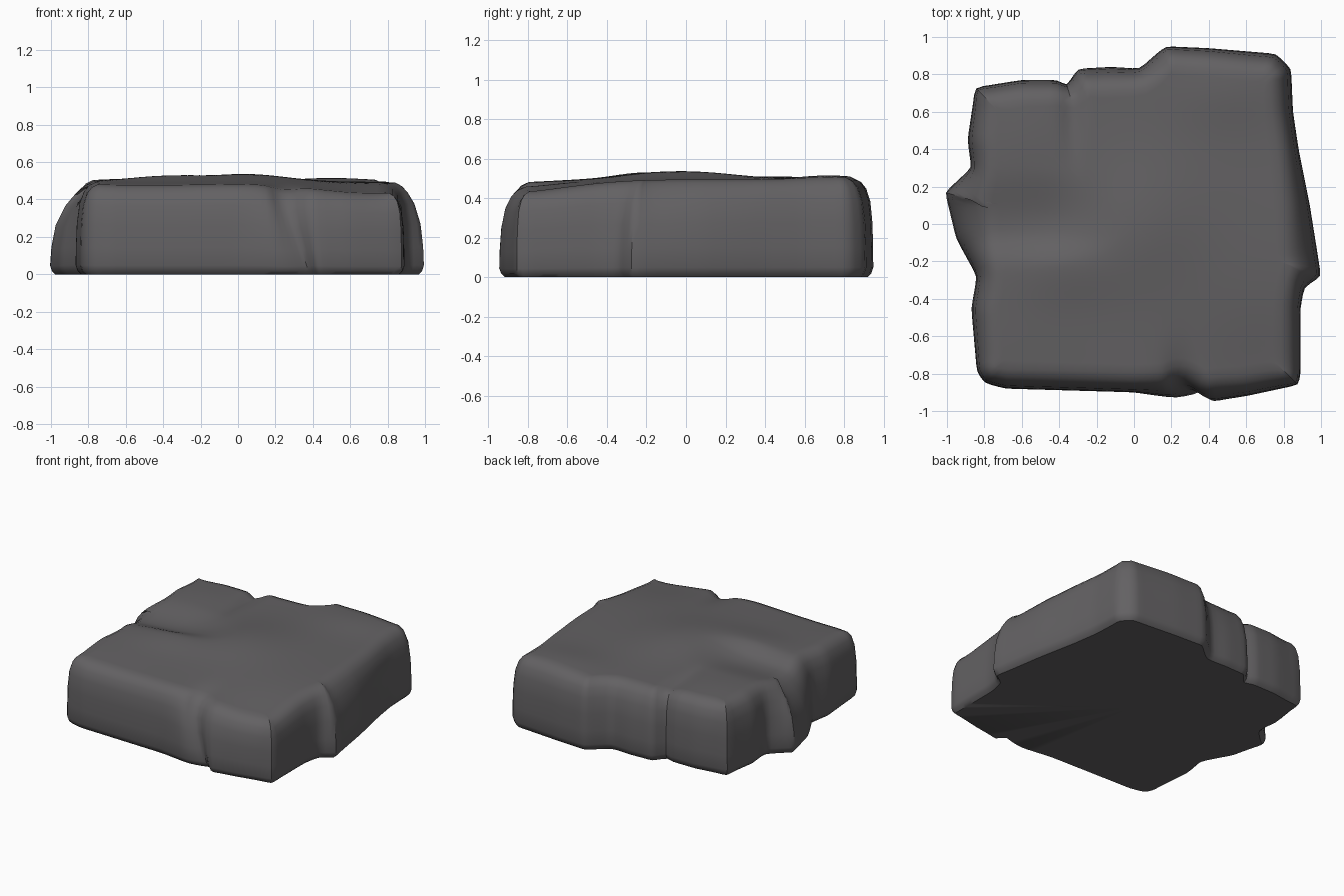
import bpy, bmesh, math
from mathutils import Vector

cube = bpy.data.objects.get("Cube")
if cube:
    bpy.data.objects.remove(cube, do_unlink=True)

# Stone colour
stone = bpy.data.materials.new("dark grey stone")
stone.use_nodes = True
colour = (0.125, 0.12, 0.125, 1)
stone.diffuse_color = colour
shader = next(n for n in stone.node_tree.nodes if n.type == 'BSDF_PRINCIPLED')
shader.inputs["Base Color"].default_value = colour
shader.inputs["Roughness"].default_value = 0.9

# Slab outline, anticlockwise from the front left corner: x, y, inward lean of the wall
outline = [
    (-.8, -.85, .02), (-.69, -.88, .02), (0, -.9, .02), (.2, -.93, .06),
    (.27, -.91, .07), (.31, -.89, .06), (.4, -.95, .05), (.6, -.92, .03),
    (.88, -.86, .02), (.89, -.8, .02), (.89, -.45, .02), (.91, -.34, .03),
    (1, -.28, .1), (.98, -.15, .09), (.94, .1, .06), (.88, .4, .03),
    (.85, .6, .03), (.84, .83, .03), (.76, .91, .03), (.4, .94, .02),
    (.17, .95, .02), (.12, .91, .03), (.03, .83, .03), (-.12, .84, .04),
    (-.3, .83, .04), (-.36, .74, .02), (-.41, .77, .02), (-.6, .77, .02),
    (-.85, .73, .02), (-.86, .65, .02), (-.89, .45, .03), (-.87, .3, .03),
    (-1.01, .17, .16), (-.95, -.08, .12), (-.84, -.28, .03), (-.87, -.45, .03),
    (-.84, -.79, .02),
]


def bump(x, y, cx, cy, rx, ry):
    return math.exp(-((x - cx) / rx) ** 2 - ((y - cy) / ry) ** 2)


def ramp(t, low, high):
    t = min(1, max(0, (t - low) / (high - low)))
    return t * t * (3 - 2 * t)


def top_height(x, y):
    """Gently uneven top with worn corners, a ledge and seams."""
    z = .495 + .04 * bump(x, y, .05, 0, .3, .35)
    z += .02 * bump(x, y, .5, .72, .3, .2)
    z += .03 * bump(x, y, -.38, -.22, .3, .2)
    z += .015 * bump(x, y, -.6, .45, .25, .25)
    z -= .07 * bump(x, y, .75, -.95, .45, .45)
    z -= .025 * bump(x, y, -.5, -.95, .6, .3)
    z -= .05 * bump(x, y, .25, -.95, .08, .22)
    # Ledge on the left, falling towards the back then rising again
    dip = ramp(y, -.22, -.05) * (1 - ramp(y, -.03, .3))
    z -= .04 * dip * (1 - ramp(x, -.5, -.05))
    # Seam behind the rear left block
    z -= .03 * bump(x, y, -.33, .7, .05, .3)
    return z


def smooth_loop(points, weight):
    n = len(points)
    return [(points[i - 1] + points[i] * weight + points[(i + 1) % n]) / (weight + 2)
            for i in range(n)]


# Resample the outline into short wall columns and soften the corners
columns = []
for i, start in enumerate(outline):
    a, b = Vector(start), Vector(outline[(i + 1) % len(outline)])
    steps = max(2, round((b - a).length / .04))
    columns += [a.lerp(b, k / steps) for k in range(steps)]
columns = smooth_loop(columns, 4)
count = len(columns)

# Inward directions along the walls, blended so that neighbours never cross
inward = []
for i in range(count):
    t = columns[(i + 1) % count] - columns[i - 1]
    inward.append(Vector((-t.y, t.x)).normalized())
for _ in range(4):
    inward = smooth_loop(inward, 1)

bm = bmesh.new()
rings = []

# Walls: inset, share of lean, share of height
for inset, lean, rise in [(.03, 0, 0), (.01, 0, .04), (0, 0, .1), (0, .05, .3),
                          (0, .22, .55), (.004, .58, .77), (.02, .88, .9),
                          (.045, 1, .965), (.085, 1, 1)]:
    ring = []
    for c, n in zip(columns, inward):
        p = c.xy + n * (inset + lean * c.z)
        # The front cleft slants to the right on its way down
        p.x += (.5 - rise) * .14 * bump(p.x, p.y, .3, -.9, .12, .2)
        ring.append(bm.verts.new((p.x, p.y, rise * top_height(p.x, p.y))))
    rings.append(ring)

# Top: rings shrinking to the middle
rim = [v.co.copy() for v in rings[-1]]
for k in range(1, 18):
    s = 1 - k / 18
    rings.append([bm.verts.new((p.x * s, p.y * s, top_height(p.x * s, p.y * s)))
                  for p in rim])

for low, high in zip(rings, rings[1:]):
    for i in range(count):
        j = (i + 1) % count
        bm.faces.new((low[i], low[j], high[j], high[i]))

# Close the top and the flat underside
for ring, z in ((rings[-1], top_height(0, 0)), (rings[0], 0)):
    centre = bm.verts.new((0, 0, z))
    for i in range(count):
        bm.faces.new((ring[i], ring[(i + 1) % count], centre))
bmesh.ops.recalc_face_normals(bm, faces=bm.faces)

mesh = bpy.data.meshes.new("stone_slab")
bm.to_mesh(mesh)
bm.free()
mesh.materials.append(stone)
slab = bpy.data.objects.new("stone_slab", mesh)
bpy.context.collection.objects.link(slab)
bpy.context.view_layer.objects.active = slab
slab.select_set(True)
bpy.ops.object.shade_smooth_by_angle(angle=math.radians(42))
